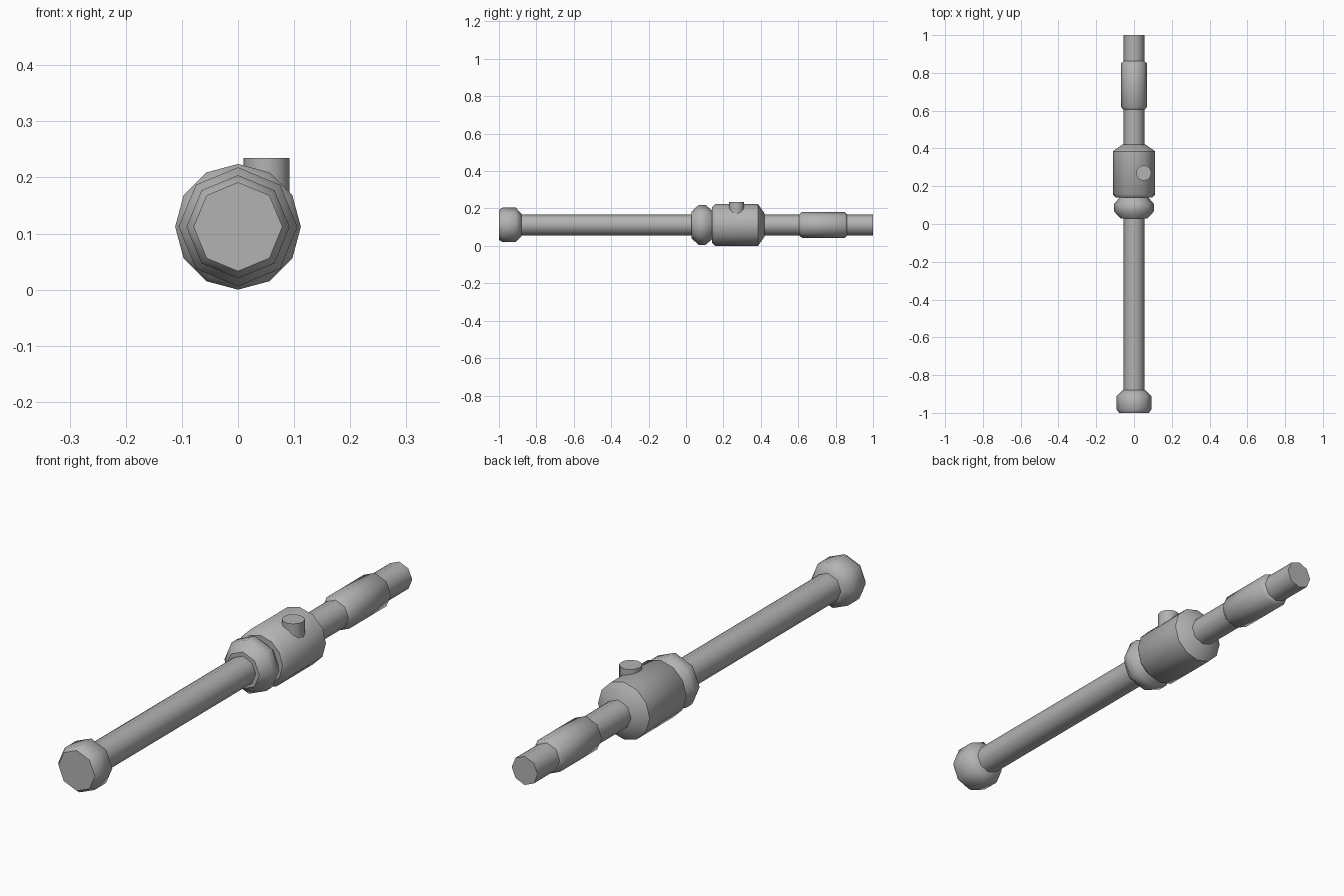
import bpy, bmesh, math

AXIS_Z = 0.112

cube = bpy.data.objects.get("Cube")
if cube:
    bpy.data.objects.remove(cube, do_unlink=True)

grey = bpy.data.materials.new("plain grey")
grey.use_nodes = True
colour = (0.45, 0.45, 0.45, 1)
grey.diffuse_color = colour
grey.node_tree.nodes["Principled BSDF"].inputs["Base Color"].default_value = colour


def lathe(name, profile, sides=8, smooth=45.5):
    """Turned part along y from (y, radius) pairs, closed at both ends."""
    bm = bmesh.new()
    rings = []
    for y, r in profile:
        angles = [math.tau * i / sides for i in range(sides)]
        rings.append([bm.verts.new((r * math.sin(a), y, AXIS_Z + r * math.cos(a))) for a in angles])
    for a, b in zip(rings, rings[1:]):
        for i in range(sides):
            j = (i + 1) % sides
            bm.faces.new((a[i], a[j], b[j], b[i]))
    bm.faces.new(rings[0])
    bm.faces.new(rings[-1])
    bmesh.ops.recalc_face_normals(bm, faces=bm.faces)
    mesh = bpy.data.meshes.new(name)
    bm.to_mesh(mesh)
    bm.free()
    obj = bpy.data.objects.new(name, mesh)
    bpy.context.collection.objects.link(obj)
    finish(obj, smooth)


def finish(obj, smooth):
    obj.data.materials.append(grey)
    bpy.ops.object.select_all(action="DESELECT")
    obj.select_set(True)
    bpy.context.view_layer.objects.active = obj
    bpy.ops.object.shade_smooth_by_angle(angle=math.radians(smooth))


# Long tube with its end knob
lathe("shaft", [(-0.9, 0.056), (1, 0.056)])
lathe("end_knob", [(-1, 0.079), (-0.982, 0.092), (-0.91, 0.092), (-0.88, 0.06)])

# Central body with the ring in front of it
lathe("collar", [(0.03, 0.072), (0.067, 0.106), (0.105, 0.106), (0.142, 0.075)])
lathe("body", [(0.14, 0.095), (0.157, 0.112), (0.385, 0.112), (0.42, 0.062)], sides=12)

# Sleeve on the rear tube
lathe("rear_sleeve", [(0.605, 0.056), (0.62, 0.069), (0.85, 0.069), (0.862, 0.056)])

# Upright button on the left of the body
bpy.ops.mesh.primitive_cylinder_add(vertices=12, radius=0.041, depth=0.12, location=(0.051, 0.27, 0.175))
button = bpy.context.object
button.name = "button"
finish(button, 45.5)
